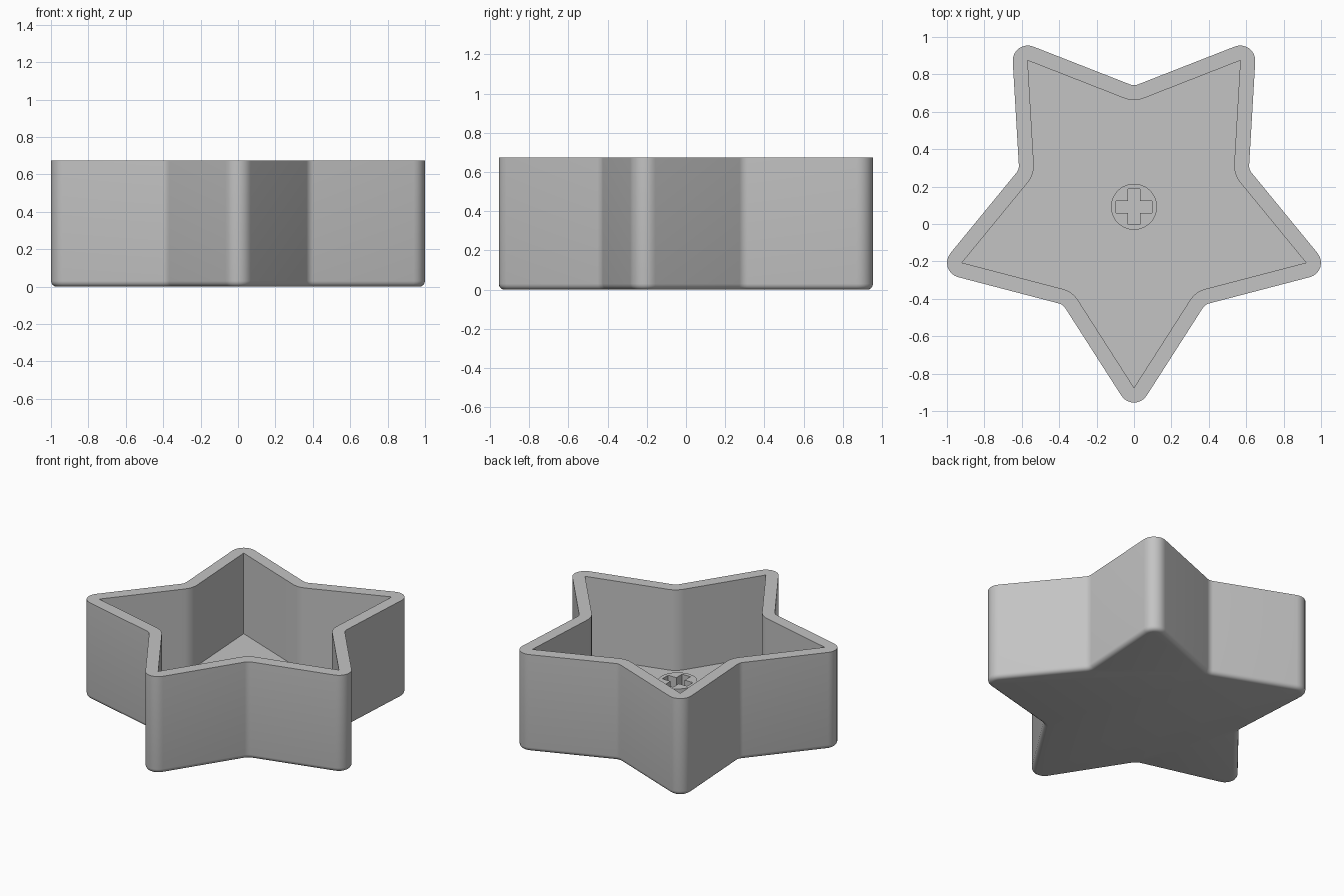
import bpy, bmesh
from math import sin, cos, pi, radians, atan2

cube = bpy.data.objects.get("Cube")
if cube:
    bpy.data.objects.remove(cube, do_unlink=True)

CENTER_Y = 0.092           # middle of the star
TIP, NOTCH = 0.967, 0.56   # cavity star radii
WALL, NOTCH_ROUND = 0.08, 0.14
HEIGHT, FLOOR = 0.674, 0.115
FILLET = 0.03
POST_TOP = 0.31

grey = bpy.data.materials.new("grey_plastic")
grey.use_nodes = True
grey.diffuse_color = (0.55, 0.55, 0.55, 1)
grey.node_tree.nodes["Principled BSDF"].inputs["Base Color"].default_value = grey.diffuse_color


def smooth(obj):
    bpy.ops.object.select_all(action='DESELECT')
    obj.select_set(True)
    bpy.context.view_layer.objects.active = obj
    bpy.ops.object.shade_smooth_by_angle(angle=radians(30))


def star(offset, steps=8):
    """Star outline grown by offset: round tips, eased notches."""
    half_tip = atan2(NOTCH * sin(pi / 5), TIP - NOTCH * cos(pi / 5))
    tip_arc = pi / 2 - half_tip
    notch_arc = tip_arc - pi / 5
    notch_center = NOTCH + NOTCH_ROUND / cos(notch_arc)
    points = []
    for i in range(5):
        a = -pi / 2 + i * 2 * pi / 5
        b = a + pi / 5
        for center, radius, angle, arc in (
                (TIP, offset, a, tip_arc),
                (notch_center, offset - NOTCH_ROUND, b, -notch_arc)):
            for k in range(steps + 1):
                t = angle + arc * (2 * k / steps - 1)
                points.append((center * cos(angle) + radius * cos(t),
                               CENTER_Y + center * sin(angle) + radius * sin(t)))
    return points


# Star tray: rounded foot, outer wall, rim, inner wall and floor
layers = []
for k in range(5):
    t = k / 4 * pi / 2
    layers.append((WALL - FILLET * (1 - sin(t)), FILLET * (1 - cos(t))))
layers += [(WALL, HEIGHT), (0, HEIGHT), (0, FLOOR)]

bm = bmesh.new()
rings = [[bm.verts.new((x, y, z)) for x, y in star(d)] for d, z in layers]
count = len(rings[0])
for low, high in zip(rings, rings[1:]):
    for i in range(count):
        j = (i + 1) % count
        bm.faces.new((low[i], low[j], high[j], high[i]))
bm.faces.new(rings[0][::-1])
bm.faces.new(rings[-1])
bmesh.ops.remove_doubles(bm, verts=bm.verts, dist=0.0001)
bmesh.ops.recalc_face_normals(bm, faces=bm.faces)
mesh = bpy.data.meshes.new("star_tray")
bm.to_mesh(mesh)
bm.free()
mesh.materials.append(grey)
tray = bpy.data.objects.new("star_tray", mesh)
bpy.context.collection.objects.link(tray)
smooth(tray)

# Round post with a cross-shaped socket
RADIUS, ARM, HALF = 0.123, 0.095, 0.032
circle = [(RADIUS * cos(i * pi / 24), RADIUS * sin(i * pi / 24)) for i in range(48)]
cross = []
for i in range(4):
    c, s = cos(i * pi / 2), sin(i * pi / 2)
    for x, y in ((ARM, -HALF), (ARM, HALF), (HALF, HALF)):
        cross.append((x * c - y * s, x * s + y * c))

curve = bpy.data.curves.new("socket_post", 'CURVE')
curve.dimensions = '2D'
curve.fill_mode = 'BOTH'
curve.extrude = (POST_TOP - FLOOR) / 2
for outline in (circle, cross):
    spline = curve.splines.new('POLY')
    spline.points.add(len(outline) - 1)
    for point, (x, y) in zip(spline.points, outline):
        point.co = (x, y, 0, 1)
    spline.use_cyclic_u = True
curve.materials.append(grey)
post = bpy.data.objects.new("socket_post", curve)
post.location = (0, CENTER_Y, (POST_TOP + FLOOR) / 2)
bpy.context.collection.objects.link(post)
bpy.ops.object.select_all(action='DESELECT')
post.select_set(True)
bpy.context.view_layer.objects.active = post
bpy.ops.object.convert(target='MESH')
post = bpy.context.view_layer.objects.active

# Weld the post's walls to its caps
bm = bmesh.new()
bm.from_mesh(post.data)
bmesh.ops.remove_doubles(bm, verts=bm.verts, dist=0.0001)
bmesh.ops.recalc_face_normals(bm, faces=bm.faces)
bm.to_mesh(post.data)
bm.free()
smooth(post)
